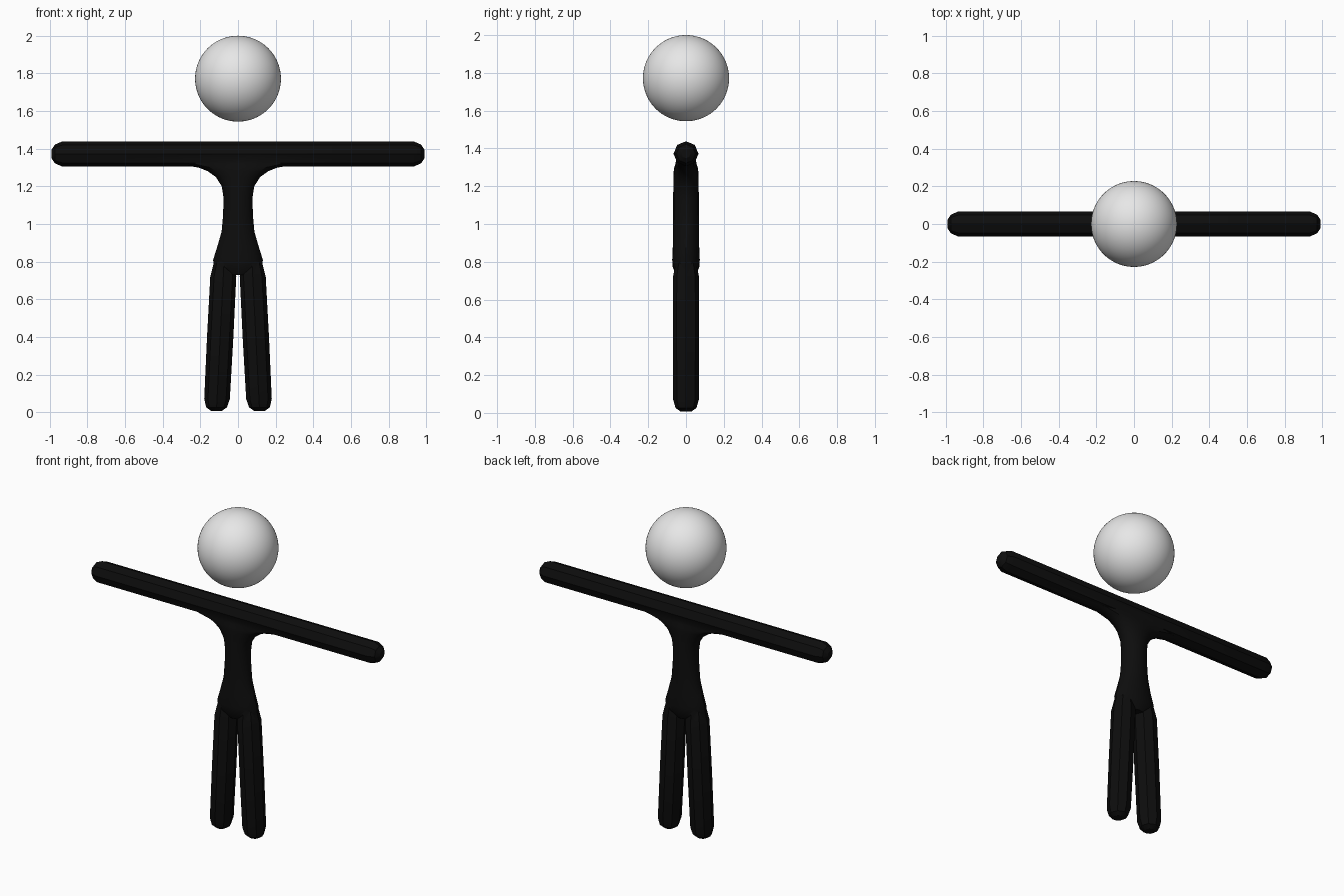
import bpy, bmesh, math
from mathutils import Vector

if "Cube" in bpy.data.objects:
    bpy.data.objects.remove(bpy.data.objects["Cube"])


def material(name, value):
    m = bpy.data.materials.new(name)
    m.diffuse_color = (value, value, value, 1)
    m.use_nodes = True
    m.node_tree.nodes["Principled BSDF"].inputs["Base Color"].default_value = m.diffuse_color
    return m


BLACK = material("black", 0.004)
WHITE = material("pale_grey", 0.8)


def loft(name, rings, sides):
    """Skin rings of (centre, u axis, v axis) and cap both ends."""
    bm = bmesh.new()
    loops = []
    for centre, u, v in rings:
        angles = [2 * math.pi * i / sides for i in range(sides)]
        loops.append([bm.verts.new(Vector(centre) + Vector(u) * math.cos(a) + Vector(v) * math.sin(a))
                      for a in angles])
    for a, b in zip(loops, loops[1:]):
        for i in range(sides):
            j = (i + 1) % sides
            bm.faces.new((a[i], a[j], b[j], b[i]))
    bm.faces.new(loops[0][::-1])
    bm.faces.new(loops[-1])
    bmesh.ops.recalc_face_normals(bm, faces=bm.faces)
    mesh = bpy.data.meshes.new(name)
    bm.to_mesh(mesh)
    bm.free()
    mesh.materials.append(BLACK)
    ob = bpy.data.objects.new(name, mesh)
    bpy.context.collection.objects.link(ob)
    return ob


# torso: (height, half width, half depth), flared into hips and shoulders
torso = [(0.73, 0.06, 0.05), (0.77, 0.128, 0.07), (0.81, 0.132, 0.073), (0.88, 0.11, 0.07),
         (0.96, 0.087, 0.069), (1.05, 0.079, 0.068), (1.14, 0.077, 0.068), (1.20, 0.086, 0.067),
         (1.25, 0.118, 0.066), (1.28, 0.16, 0.065), (1.30, 0.21, 0.062), (1.32, 0.34, 0.055),
         (1.38, 0.36, 0.05)]
body = loft("body", [((0, 0, z), (w, 0, 0), (0, d, 0)) for z, w, d in torso], 16)

# both arms as one bar with tapered ends: (x, radius)
half = [(0.10, 0.066), (0.935, 0.066), (0.972, 0.05), (0.99, 0.024)]
bar = [(-x, r) for x, r in reversed(half)] + half
parts = [loft("arms", [((x, 0, 1.372), (0, r, 0), (0, 0, r)) for x, r in bar], 8)]

# legs, leaning slightly outward: (height, radius)
leg = [(0.008, 0.03), (0.026, 0.055), (0.07, 0.068), (0.40, 0.07), (0.72, 0.069), (0.79, 0.055), (0.84, 0.03)]
for side, label in ((-1, "left"), (1, "right")):
    rings = [((side * (0.115 - 0.051 * z), 0, z), (r, 0, 0), (0, r, 0)) for z, r in leg]
    parts.append(loft(label + "_leg", rings, 8))

# fuse limbs into the torso
bpy.context.view_layer.objects.active = body
for part in parts:
    mod = body.modifiers.new("fuse", 'BOOLEAN')
    mod.operation = 'UNION'
    mod.solver = 'EXACT'
    mod.object = part
    bpy.ops.object.modifier_apply(modifier=mod.name)
    bpy.data.objects.remove(part)
body.select_set(True)
bpy.ops.object.shade_smooth_by_angle(angle=math.radians(30))
bpy.ops.object.select_all(action='DESELECT')

# floating head
bpy.ops.mesh.primitive_uv_sphere_add(segments=64, ring_count=48, radius=0.228, location=(0, 0, 1.772))
head = bpy.context.object
head.name = "head"
head.data.materials.append(WHITE)
bpy.ops.object.shade_smooth()
